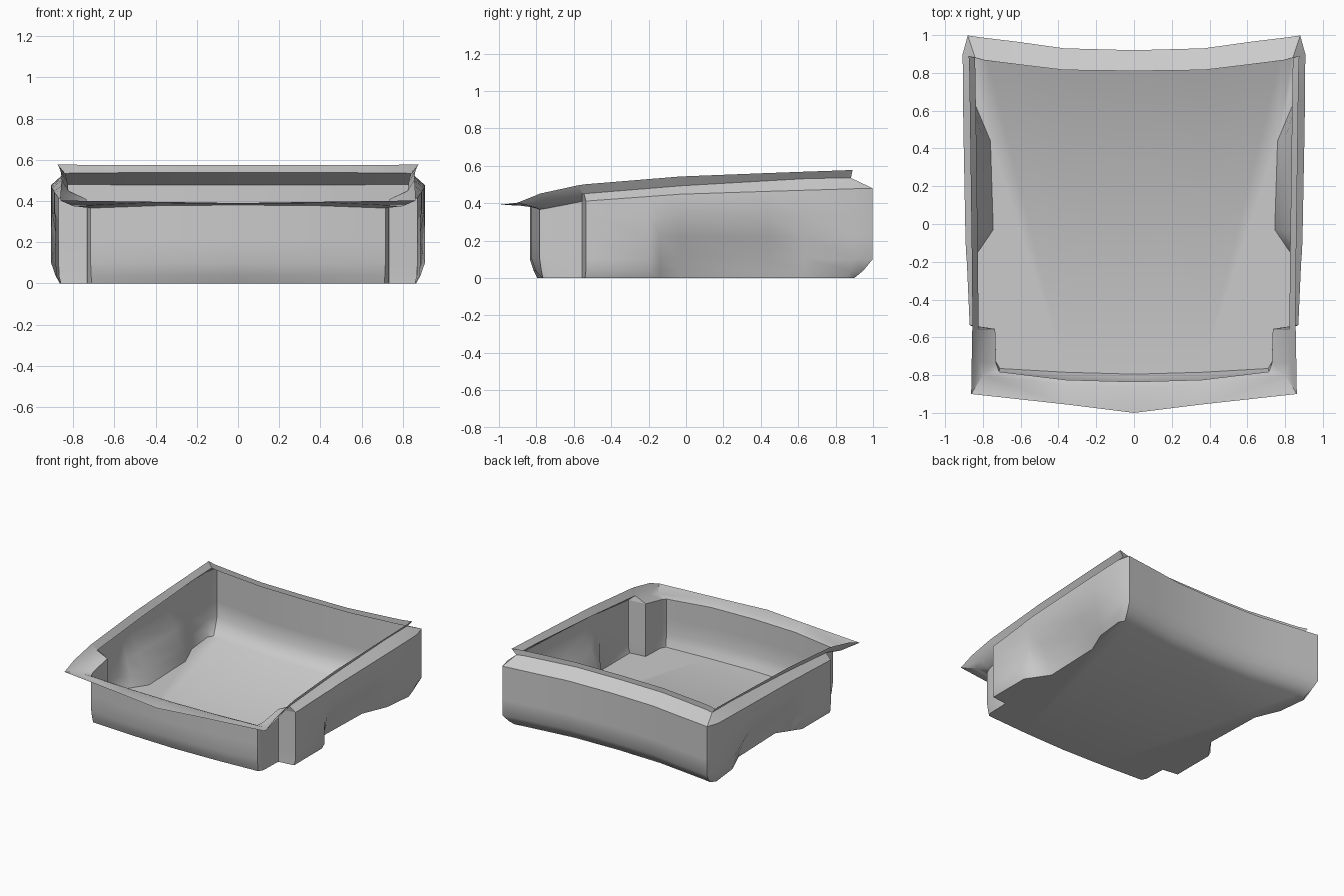
import bpy, bmesh

if "Cube" in bpy.data.objects:
    bpy.data.objects.remove(bpy.data.objects["Cube"])


def interp(table, v):
    if v <= table[0][0]:
        return table[0][1]
    for (a, p), (b, q) in zip(table, table[1:]):
        if v <= b:
            return p + (q - p) * (v - a) / (b - a)
    return table[-1][1]


# Heights along the length: wall top, inner rim crease, lip edge
SHOULDER_Z = [(-.83, .38), (-.78, .365), (-.55, .41), (0, .45), (1, .48)]
RIM_Z = [(-.87, .392), (-.8, .375), (-.55, .45), (0, .495), (.8, .54), (.9, .533)]
LIP_Z = [(-1, .39), (-.88, .405), (-.75, .465), (-.55, .50), (0, .545), (.85, .576)]

# How each wall type moves from the floor edge to the full wall, per level
LEVELS = [.04, .1, .22, .34]
BLEND = {"b": (.5, 1, 1, 1), "s": (.9, 1, 1, 1), "bump": (.1, .25, .62, 1)}

# Half outline from back centre to front centre: floor edge x, y, wall x, y, type
WALL = [
    (0, .83, 0, .92, "b"), (.37, .84, .37, .93, "b"), (.62, .87, .62, .965, "b"),
    (.78, .89, .81, .988, "b"), (.84, .90, .88, .998, "b"), (.865, .86, .907, .90, "b"),
    (.84, .63, .905, .63, "bump"), (.76, .44, .902, .44, "bump"),
    (.745, -.03, .893, -.03, "bump"), (.82, -.14, .89, -.14, "bump"),
    (.86, -.2, .885, -.2, "s"), (.86, -.54, .87, -.535, "s"),
    (.735, -.555, .735, -.555, "s"), (.73, -.73, .73, -.735, "s"),
    (.71, -.765, .715, -.782, "b"), (.36, -.785, .36, -.825, "b"),
    (0, -.795, 0, -.835, "b"),
]
# Same columns for the rim: crease x, y and lip edge x, y
BACK_RIM = [(0, .81, 0, .81), (.37, .815, .37, .815), (.62, .845, .62, .845),
            (.79, .866, .80, .868), (.842, .882, .876, .89), (.841, .86, .873, .86)]
SIDE_RIM = [(.826 + .015 * (w[3] + .2) / 1.1, w[3], .858 + .015 * (w[3] + .2) / 1.1, w[3])
            for w in WALL[6:11]]
FRONT_RIM = [(.823, -.545, .855, -.535), (.823, -.555, .857, -.58), (.82, -.73, .86, -.78),
             (.80, -.80, .862, -.90), (.36, -.85, .36, -.955), (0, -.868, 0, -1)]
RIM = BACK_RIM + SIDE_RIM + FRONT_RIM


def loft(name, columns, floor=False):
    """Skin the columns into strips, optionally closing the bottom, then mirror."""
    bm = bmesh.new()
    vs = [[bm.verts.new(p) for p in col] for col in columns]
    for a, b in zip(vs, vs[1:]):
        for i in range(len(a) - 1):
            bm.faces.new((a[i], b[i], b[i + 1], a[i + 1]))
    if floor:
        bm.faces.new([c[0] for c in vs][::-1])
    bmesh.ops.remove_doubles(bm, verts=bm.verts, dist=.0005)
    bm.normal_update()
    me = bpy.data.meshes.new(name)
    bm.to_mesh(me)
    bm.free()
    ob = bpy.data.objects.new(name, me)
    bpy.context.collection.objects.link(ob)
    bpy.ops.object.select_all(action='DESELECT')
    ob.select_set(True)
    bpy.context.view_layer.objects.active = ob
    m = ob.modifiers.new("mirror", 'MIRROR')
    m.use_clip = True
    bpy.ops.object.modifier_apply(modifier=m.name)
    bpy.ops.object.shade_smooth_by_angle(angle=.75)
    return ob


# Floor and walls with the side bulges and stepped front corners
tub, rim = [], []
for (fx, fy, wx, wy, kind), (rx, ry, lx, ly) in zip(WALL, RIM):
    col = [(fx, fy, 0)]
    for z, t in zip(LEVELS, BLEND[kind]):
        col.append((fx + (wx - fx) * t, fy + (wy - fy) * t, z))
    top = (wx, wy, interp(SHOULDER_Z, wy))
    tub.append(col + [top])
    rim.append([top, (rx, ry, interp(RIM_Z, ry)), (lx, ly, interp(LIP_Z, ly))])
loft("tub", tub, floor=True)

# Sloped shoulder and flared lip around the opening
loft("rim_flange", rim)
